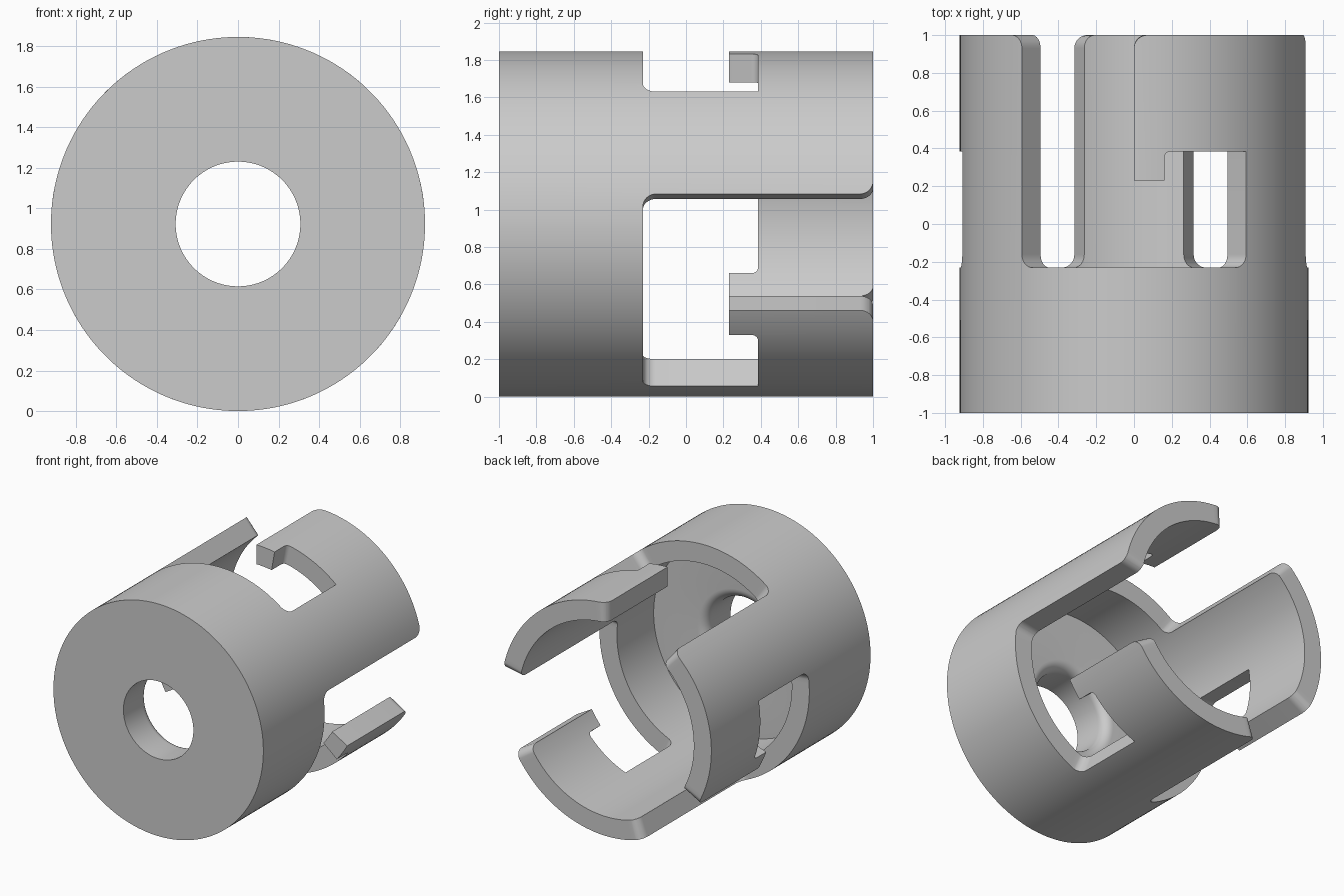
import bpy, bmesh, math
from mathutils import Vector

cube = bpy.data.objects.get("Cube")
if cube:
    bpy.data.objects.remove(cube, do_unlink=True)

U = 2 / 13                       # design module: length is 13 modules
R_OUT, R_IN, R_BORE = 6 * U, 5 * U, 2 * U
BACK, FRONT = 1.0, -1.0
SLOT, CAP, HOOK = -1.5 * U, 2.5 * U, 1.5 * U
FLOOR = FRONT + 2 * U            # inner face of the front plate
ROUND, SMALL, FLARE = 0.07, 0.035, U / 2
STEP = 2.5                       # degrees per facet
FULL = 2 * math.pi * R_OUT


def arc_len(deg):
    return math.radians(deg) * R_OUT


def rounded(points, steps=8):
    """Round the right-angled corners of an (x, y, radius) outline."""
    out = []
    for i, (x, y, r) in enumerate(points):
        p = Vector((x, y, 0))
        if r == 0:
            out.append(p)
            continue
        a = (Vector((*points[i - 1][:2], 0)) - p).normalized()
        b = (Vector((*points[(i + 1) % len(points)][:2], 0)) - p).normalized()
        c = p + r * (a + b)
        for j in range(steps + 1):
            t = j / steps * math.pi / 2
            out.append(c - r * (b * math.cos(t) + a * math.sin(t)))
    return out


def wrap(s, y, r):
    a = s / R_OUT
    return (r * math.cos(a), y, R_OUT + r * math.sin(a))


# Unrolled wall: three hooked arms standing on a closed band
outline = [(0, SLOT, 0)]
for k in range(3):
    arm = [(10, SLOT, ROUND), (10, BACK, ROUND), (90, BACK, ROUND), (90, HOOK, 0),
           (80, HOOK, 0), (80, CAP, SMALL), (50, CAP, 0), (50, SLOT, ROUND)]
    outline += [(arc_len(d + 120 * k), y, r) for d, y, r in arm]
outline += [(FULL, SLOT, 0), (FULL, FRONT, 0), (0, FRONT, 0)]

flat = bmesh.new()
flat.faces.new([flat.verts.new(p) for p in rounded(outline)])


def cut(co, normal):
    bmesh.ops.bisect_plane(flat, geom=flat.verts[:] + flat.edges[:] + flat.faces[:],
                           dist=1e-6, plane_co=co, plane_no=normal)


angles = [STEP * (i + 0.5) for i in range(int(360 / STEP))]
for d in angles:
    cut((arc_len(d), 0, 0), (1, 0, 0))
cut((0, FLOOR, 0), (0, 1, 0))
bmesh.ops.triangulate(flat, faces=[f for f in flat.faces if len(f.verts) > 4])

# Roll the wall up and give it thickness
bm = bmesh.new()
outer = {v: bm.verts.new(wrap(v.co.x, v.co.y, R_OUT)) for v in flat.verts}
inner = {v: bm.verts.new(wrap(v.co.x, v.co.y, R_IN)) for v in flat.verts}
for f in flat.faces:
    bm.faces.new([outer[v] for v in f.verts])
    if f.calc_center_median().y > FLOOR:
        bm.faces.new([inner[v] for v in reversed(f.verts)])
for e in flat.edges:
    if not e.is_boundary:
        continue
    a, b = e.verts
    ends = (a.co, b.co)
    seam = (all(c.x < 1e-4 for c in ends) or all(c.x > FULL - 1e-4 for c in ends)
            or all(c.y < FRONT + 1e-4 for c in ends))
    if not seam:
        bm.faces.new([outer[a], outer[b], inner[b], inner[a]])
flat.free()
bmesh.ops.delete(bm, geom=[v for v in bm.verts if not v.link_faces], context='VERTS')

# Front plate with a bore that flares on the inside
profile = [(R_OUT, FRONT), (R_BORE, FRONT)]
for j in range(9):
    t = j / 8 * math.pi / 2
    profile.append((R_BORE + FLARE * (1 - math.cos(t)), FLOOR - FLARE + FLARE * math.sin(t)))
profile.append((R_IN, FLOOR))
rings = [[bm.verts.new(wrap(arc_len(d), y, r)) for r, y in profile] for d in [0] + angles]
for i, ring in enumerate(rings):
    nxt = rings[(i + 1) % len(rings)]
    for j in range(len(profile) - 1):
        bm.faces.new([ring[j], ring[j + 1], nxt[j + 1], nxt[j]])

bmesh.ops.remove_doubles(bm, verts=bm.verts[:], dist=1e-4)
bmesh.ops.recalc_face_normals(bm, faces=bm.faces[:])

mesh = bpy.data.meshes.new("bayonet_sleeve")
bm.to_mesh(mesh)
bm.free()
sleeve = bpy.data.objects.new("bayonet_sleeve", mesh)
bpy.context.collection.objects.link(sleeve)

# Plain grey material
grey = bpy.data.materials.new("plain_grey")
grey.use_nodes = True
grey.diffuse_color = (0.6, 0.6, 0.6, 1)
grey.node_tree.nodes["Principled BSDF"].inputs["Base Color"].default_value = (0.6, 0.6, 0.6, 1)
mesh.materials.append(grey)

bpy.ops.object.select_all(action='DESELECT')
sleeve.select_set(True)
bpy.context.view_layer.objects.active = sleeve
bpy.ops.object.shade_smooth_by_angle(angle=math.radians(30))
